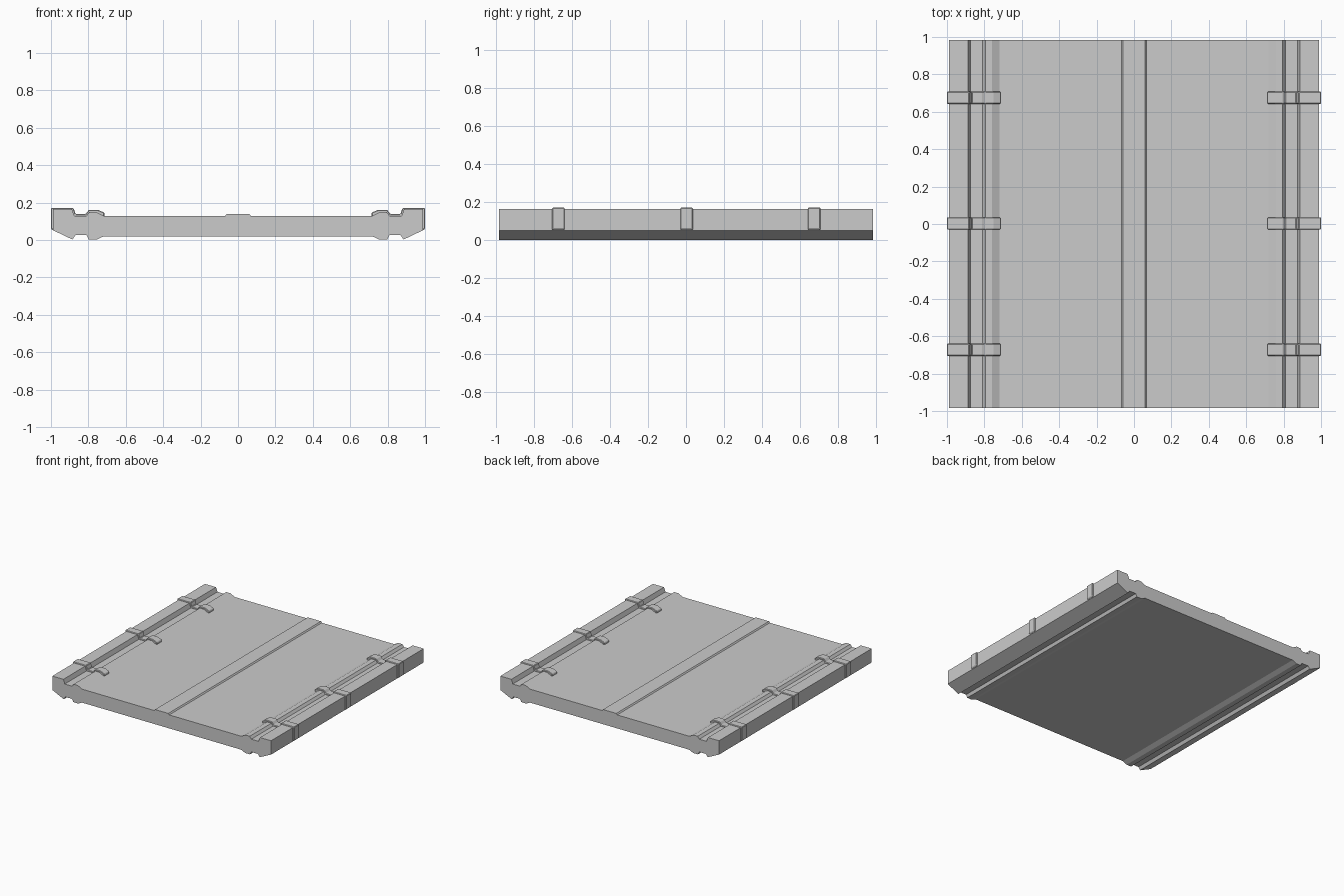
import bpy, bmesh

if "Cube" in bpy.data.objects:
    bpy.data.objects.remove(bpy.data.objects["Cube"])

GREY = (0.6, 0.6, 0.6, 1)
grey = bpy.data.materials.new("plain_grey")
grey.use_nodes = True
grey.diffuse_color = GREY
grey.node_tree.nodes["Principled BSDF"].inputs["Base Color"].default_value = GREY


def extrude_profile(name, profile, y0, y1, bevel=0):
    """Sweep a closed x-z outline from y0 to y1."""
    bm = bmesh.new()
    face = bm.faces.new([bm.verts.new((x, y0, z)) for x, z in profile])
    swept = bmesh.ops.extrude_face_region(bm, geom=[face])["geom"]
    verts = [v for v in swept if isinstance(v, bmesh.types.BMVert)]
    bmesh.ops.translate(bm, vec=(0, y1 - y0, 0), verts=verts)
    bmesh.ops.recalc_face_normals(bm, faces=bm.faces)
    mesh = bpy.data.meshes.new(name)
    bm.to_mesh(mesh)
    bm.free()
    mesh.materials.append(grey)
    obj = bpy.data.objects.new(name, mesh)
    bpy.context.collection.objects.link(obj)
    if bevel:
        mod = obj.modifiers.new("soft_edges", "BEVEL")
        mod.width = bevel
        mod.segments = 1
        mod.limit_method = "ANGLE"
    return obj


# Floor slab: ridge, channel and raised rim on top; ribs underneath
half = [(0.06, 0.14), (0.068, 0.13), (0.72, 0.13), (0.758, 0.15),
        (0.795, 0.15), (0.81, 0.13), (0.875, 0.13), (0.888, 0.165),
        (0.988, 0.165), (0.988, 0.052), (0.885, 0.003), (0.87, 0.026),
        (0.81, 0.026), (0.798, 0.003), (0.755, 0.003), (0.718, 0.02)]
outline = half + [(-x, z) for x, z in reversed(half)]
extrude_profile("floor_slab", outline, -0.985, 0.985)

# Clamps folded over both rims
clamp = [(0.714, 0.125), (0.714, 0.147), (0.75, 0.162), (0.797, 0.162),
         (0.815, 0.139), (0.868, 0.139), (0.88, 0.172), (1.0, 0.172),
         (1.0, 0.06), (0.98, 0.05), (0.98, 0.155), (0.893, 0.155),
         (0.88, 0.125), (0.805, 0.125), (0.79, 0.142), (0.76, 0.142)]
for side, s in (("left", 1), ("right", -1)):
    for place, y in (("front", -0.672), ("middle", 0.003), ("back", 0.675)):
        extrude_profile(f"{side}_{place}_clamp", [(s * x, z) for x, z in clamp],
                        y - 0.033, y + 0.033, 0.004)
